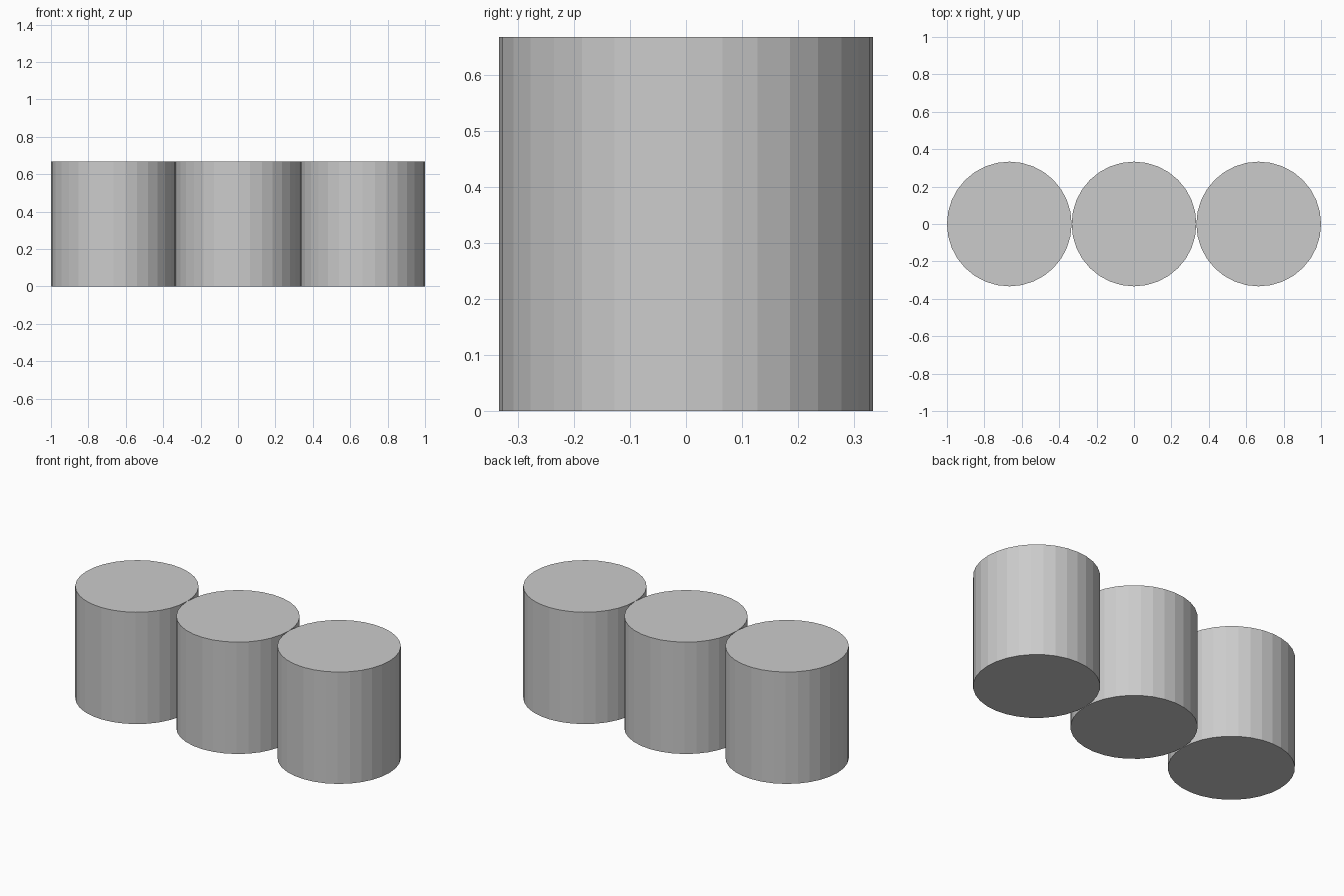
import bpy

if "Cube" in bpy.data.objects:
    bpy.data.objects.remove(bpy.data.objects["Cube"])

RADIUS = 1 / 3
HEIGHT = 2 / 3

# Row of three touching flat-shaded cylinders
for name, i in (("left_cylinder", -1), ("middle_cylinder", 0), ("right_cylinder", 1)):
    bpy.ops.mesh.primitive_cylinder_add(
        vertices=32, radius=RADIUS, depth=HEIGHT,
        location=(i * 2 * RADIUS, 0, HEIGHT / 2))
    bpy.context.object.name = name
